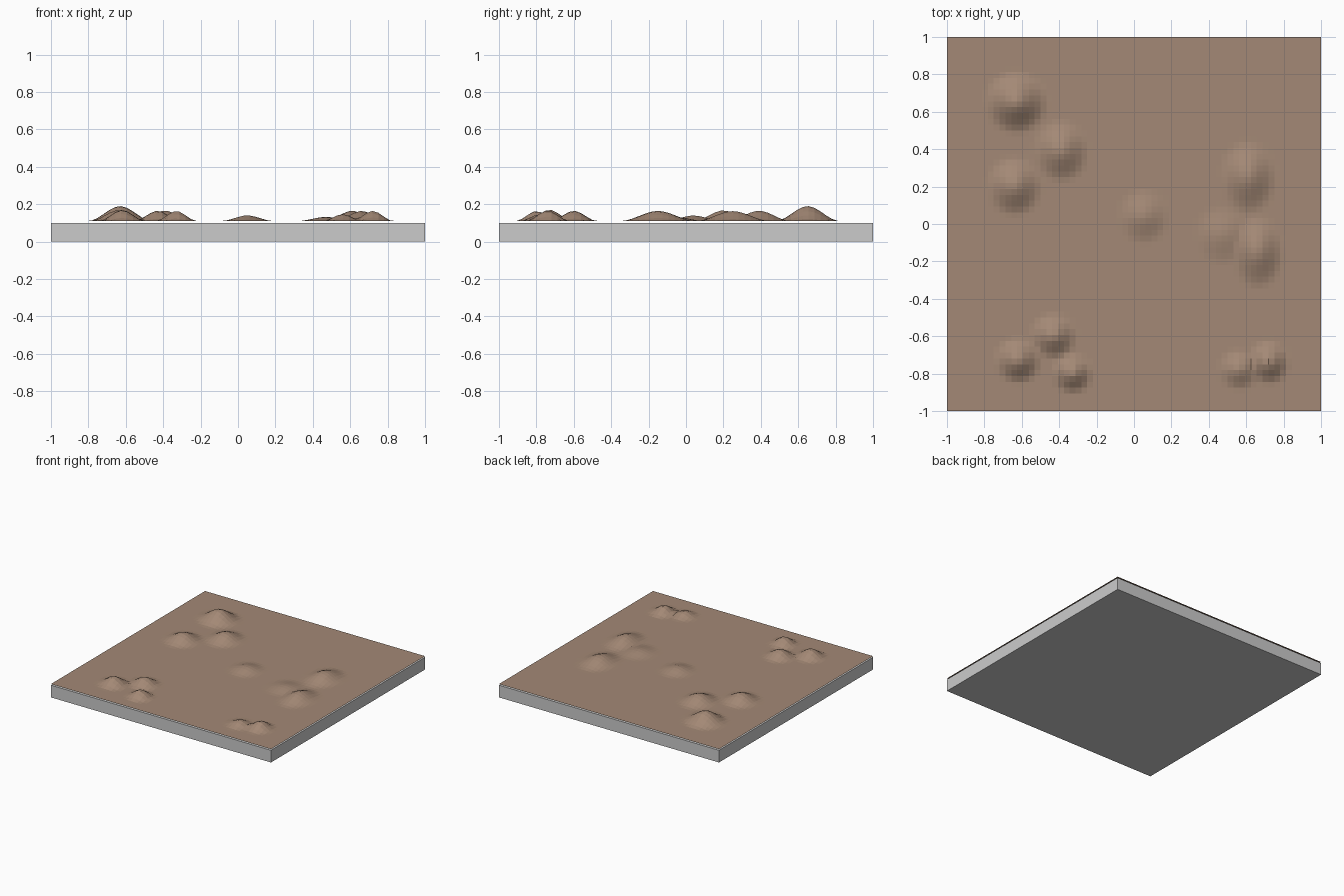
import bpy, bmesh, math

if "Cube" in bpy.data.objects:
    bpy.data.objects.remove(bpy.data.objects["Cube"])


def material(name, rgb):
    m = bpy.data.materials.new(name)
    m.diffuse_color = (*rgb, 1)
    m.use_nodes = True
    m.node_tree.nodes["Principled BSDF"].inputs["Base Color"].default_value = m.diffuse_color
    return m


def add_object(name, bm, mat):
    me = bpy.data.meshes.new(name)
    bm.to_mesh(me)
    bm.free()
    me.materials.append(mat)
    ob = bpy.data.objects.new(name, me)
    bpy.context.collection.objects.link(ob)
    return ob


grey = material("slab grey", (0.60, 0.60, 0.60))
brown = material("earth brown", (0.37, 0.25, 0.18))

# Square base slab
bm = bmesh.new()
bmesh.ops.create_cube(bm, size=1)
for v in bm.verts:
    v.co = (v.co.x * 2, v.co.y * 2, (v.co.z + 0.5) * 0.1)
add_object("base_slab", bm, grey)

# Mounds: x, y, height, x radius, y radius
MOUNDS = [
    (-0.63, 0.65, 0.080, 0.17, 0.17),
    (-0.39, 0.39, 0.056, 0.15, 0.17),
    (-0.64, 0.20, 0.058, 0.15, 0.16),
    (0.05, 0.04, 0.030, 0.14, 0.15),
    (0.61, 0.25, 0.054, 0.15, 0.20),
    (0.66, -0.15, 0.054, 0.14, 0.20),
    (0.47, -0.06, 0.022, 0.15, 0.16),
    (-0.62, -0.73, 0.060, 0.125, 0.125),
    (-0.43, -0.60, 0.055, 0.125, 0.125),
    (-0.33, -0.80, 0.055, 0.11, 0.11),
    (0.56, -0.78, 0.036, 0.11, 0.11),
    (0.72, -0.74, 0.055, 0.11, 0.12),
]


def ground_height(x, y):
    z = 0.0
    for cx, cy, h, rx, ry in MOUNDS:
        t = max(0.0, 1 - math.hypot((x - cx) / rx, (y - cy) / ry))
        z = max(z, h * t * t * (3 - 2 * t))
    return 0.11 + z


# Earth sheet hovering just over the slab
bm = bmesh.new()
bmesh.ops.create_grid(bm, x_segments=64, y_segments=64, size=1)
for v in bm.verts:
    v.co.z = ground_height(v.co.x, v.co.y)
add_object("earth_surface", bm, brown)
